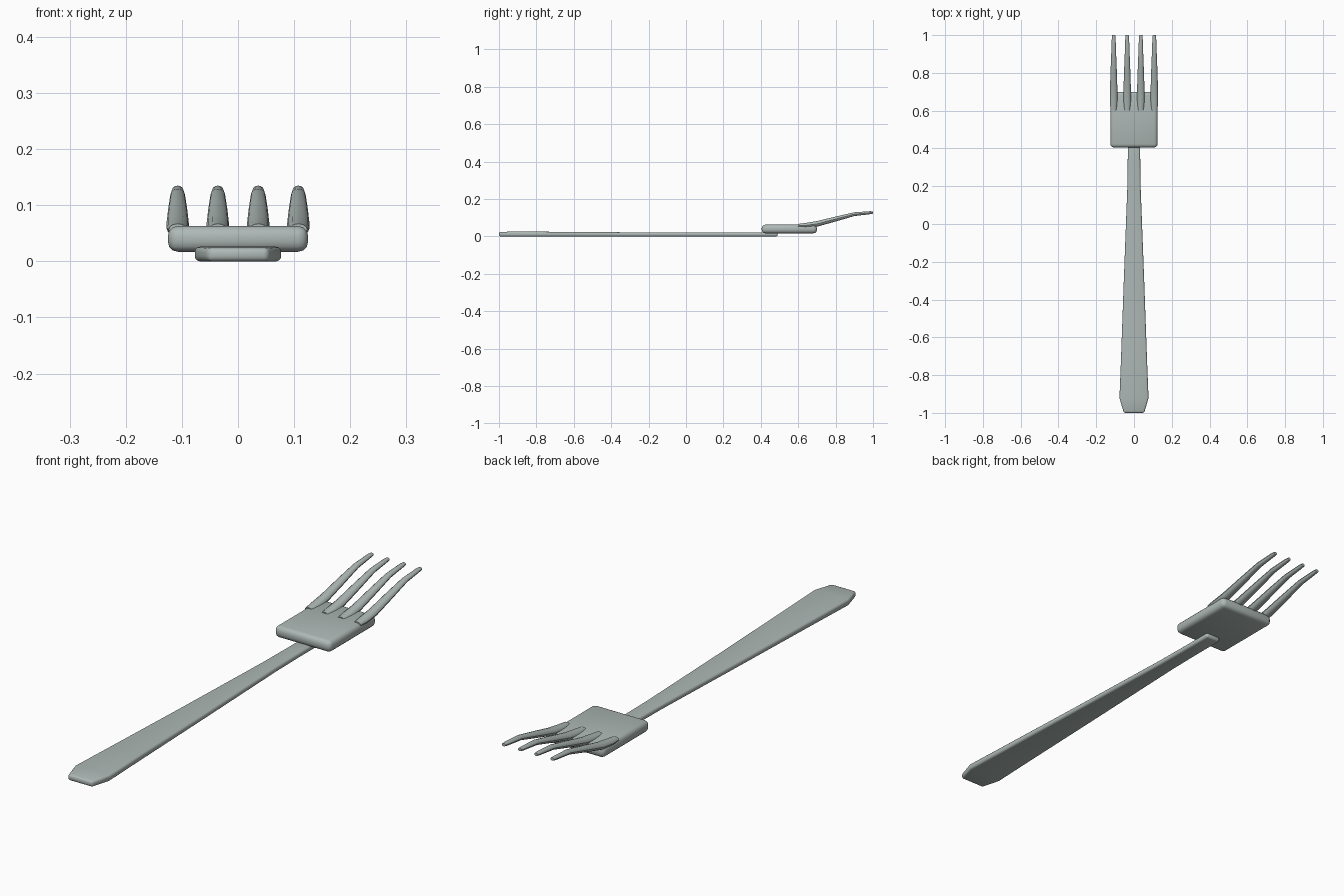
import bpy, bmesh, math

if "Cube" in bpy.data.objects:
    bpy.data.objects.remove(bpy.data.objects["Cube"])

steel = bpy.data.materials.new("brushed steel")
steel.diffuse_color = (0.42, 0.48, 0.465, 1)
steel.use_nodes = True
steel.node_tree.nodes["Principled BSDF"].inputs["Base Color"].default_value = steel.diffuse_color


def loft(name, rings, bevel=0.0):
    """Skin a list of closed rings and cap both ends."""
    bm = bmesh.new()
    loops = [[bm.verts.new(p) for p in ring] for ring in rings]
    n = len(loops[0])
    for a, b in zip(loops, loops[1:]):
        for i in range(n):
            j = (i + 1) % n
            bm.faces.new((a[i], a[j], b[j], b[i]))
    bm.faces.new(loops[0])
    bm.faces.new(loops[-1])
    bmesh.ops.recalc_face_normals(bm, faces=bm.faces)
    mesh = bpy.data.meshes.new(name)
    bm.to_mesh(mesh)
    bm.free()
    obj = bpy.data.objects.new(name, mesh)
    bpy.context.collection.objects.link(obj)
    mesh.materials.append(steel)
    bpy.ops.object.select_all(action='DESELECT')
    bpy.context.view_layer.objects.active = obj
    obj.select_set(True)
    if bevel:
        mod = obj.modifiers.new("rounded edges", 'BEVEL')
        mod.width = bevel
        mod.segments = 3
        mod.limit_method = 'ANGLE'
        mod.angle_limit = math.radians(40)
        bpy.ops.object.modifier_apply(modifier=mod.name)
    bpy.ops.object.shade_smooth_by_angle(angle=math.radians(35))
    return obj


def box_ring(y, w, z0, z1):
    return [(-w, y, z0), (w, y, z0), (w, y, z1), (-w, y, z1)]


def oval_ring(x, y, z, rx, rz, sides=12):
    return [(x + rx * math.cos(2 * math.pi * i / sides), y,
             z + rz * math.sin(2 * math.pi * i / sides)) for i in range(sides)]


# Handle: y, half width, height
handle = [(-1.0, 0.054, 0.024), (-0.92, 0.077, 0.026), (-0.72, 0.069, 0.025),
          (-0.3, 0.054, 0.022), (0.2, 0.035, 0.022), (0.35, 0.033, 0.022),
          (0.49, 0.033, 0.022)]
loft("handle", [box_ring(y, w, 0, h) for y, w, h in handle], 0.009)

# Head plate
loft("head_plate", [box_ring(y, 0.125, 0.017, 0.063) for y in (0.405, 0.70)], 0.018)

# Tines: y, z, half width, half thickness
tine = [(0.60, 0.057, 0.016, 0.010), (0.64, 0.059, 0.020, 0.013),
        (0.70, 0.067, 0.020, 0.015), (0.80, 0.093, 0.017, 0.013),
        (0.90, 0.119, 0.013, 0.010), (0.985, 0.127, 0.010, 0.008),
        (1.00, 0.128, 0.008, 0.006)]
for n, x in enumerate((-0.1075, -0.036, 0.036, 0.1075)):
    loft(f"tine_{n + 1}", [oval_ring(x, y, z, rx, rz) for y, z, rx, rz in tine])
